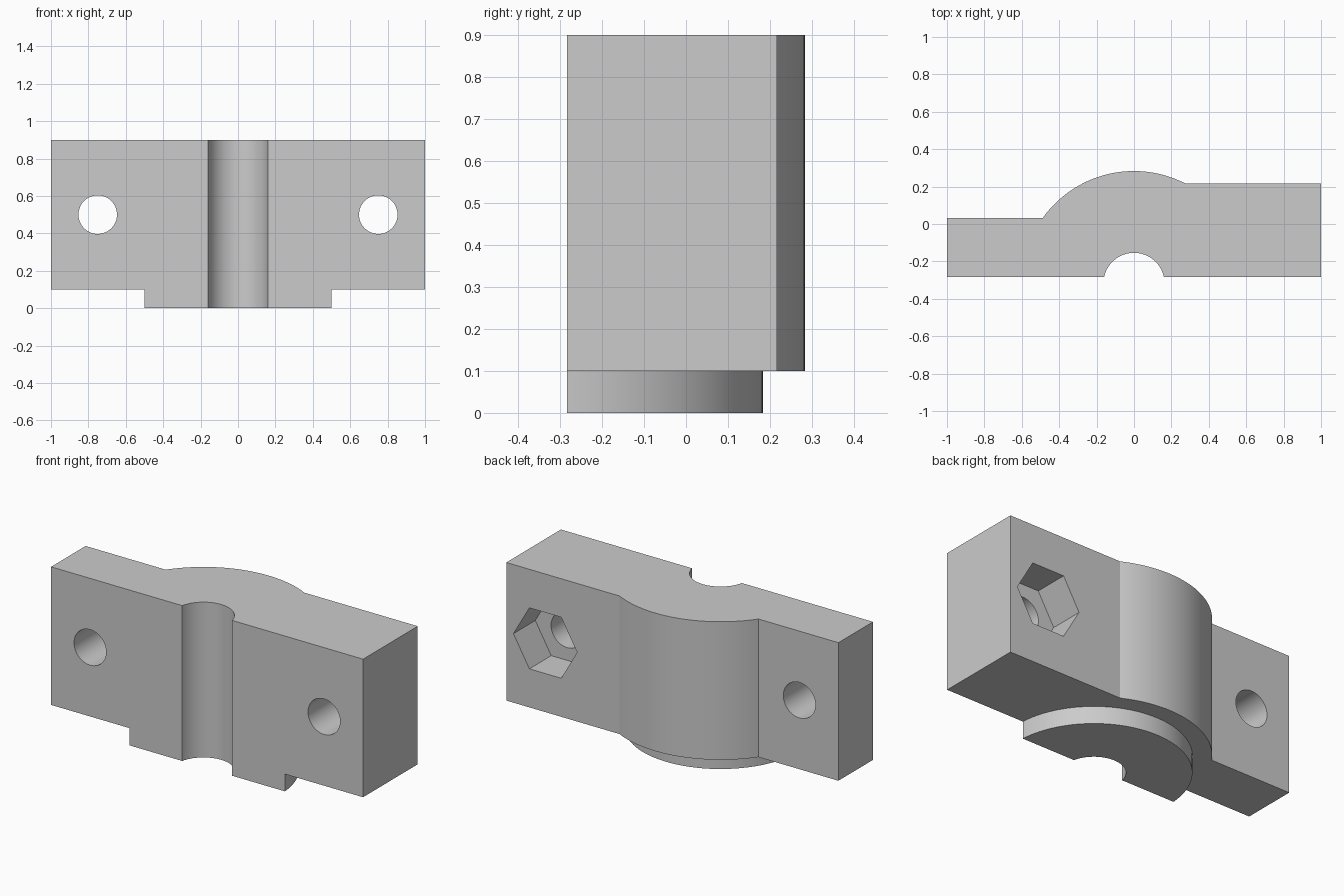
import bpy
import bmesh
from math import sin, cos, acos, asin, pi, radians

AXIS_Y = -0.317       # centre of the shaft bore and of both round bosses
FRONT, RIGHT_BACK, LEFT_BACK = -0.283, 0.033, 0.217
TOP, LIP = 0.9, 0.1
BOSS_R, LIP_R, BORE_R = 0.6, 0.5, 0.163

cube = bpy.data.objects.get("Cube")
if cube:
    bpy.data.objects.remove(cube, do_unlink=True)


def arc(radius, start, end, steps=48):
    """Points around the bore axis, seen from above."""
    angles = [start + (end - start) * i / steps for i in range(steps + 1)]
    return [(radius * cos(a), AXIS_Y + radius * sin(a)) for a in angles]


def prism(name, points, place, along):
    """Extrude a flat profile placed in space by the given function."""
    bm = bmesh.new()
    face = bm.faces.new([bm.verts.new(place(u, v)) for u, v in points])
    grown = bmesh.ops.extrude_face_region(bm, geom=[face])
    moved = [g for g in grown["geom"] if isinstance(g, bmesh.types.BMVert)]
    bmesh.ops.translate(bm, verts=moved, vec=along)
    bmesh.ops.recalc_face_normals(bm, faces=bm.faces[:])
    mesh = bpy.data.meshes.new(name)
    bm.to_mesh(mesh)
    bm.free()
    obj = bpy.data.objects.new(name, mesh)
    bpy.context.collection.objects.link(obj)
    return obj


def cut(target, cutter):
    """Subtract the cutter, then throw it away."""
    bpy.context.view_layer.objects.active = target
    mod = target.modifiers.new("cut", "BOOLEAN")
    mod.operation = "DIFFERENCE"
    mod.solver = "EXACT"
    mod.object = cutter
    bpy.ops.object.modifier_apply(modifier=mod.name)
    bpy.data.objects.remove(cutter, do_unlink=True)


def drill(target, x, radius, sides, start, depth):
    """Cut a regular hole along y at mid height of the arms."""
    ring = [(x + radius * cos(2 * pi * i / sides), 0.5 + radius * sin(2 * pi * i / sides))
            for i in range(sides)]
    cut(target, prism("hole_cutter", ring, lambda u, v: (u, start, v), (0, depth, 0)))


# Clamp half: stepped arms, round boss at the back, bore at the front
bore_a = asin((FRONT - AXIS_Y) / BORE_R)
left_a = asin((LEFT_BACK - AXIS_Y) / BOSS_R)
right_a = pi - asin((RIGHT_BACK - AXIS_Y) / BOSS_R)
profile = [(1, FRONT), (1, LEFT_BACK)]
profile += arc(BOSS_R, left_a, right_a)
profile += [(-1, RIGHT_BACK), (-1, FRONT)]
profile += arc(BORE_R, pi - bore_a, bore_a)
clamp = prism("clamp_half", profile, lambda u, v: (u, v, 0), (0, 0, TOP))

# Round lip underneath: remove everything outside it
outside = [(LIP_R, -1), (2, -1), (2, 1), (-2, 1), (-2, -1), (-LIP_R, -1)]
outside += arc(LIP_R, pi, 0, 64)
cut(clamp, prism("lip_cutter", outside, lambda u, v: (u, v, -1), (0, 0, 1 + LIP)))

# Bolt holes and the hexagonal nut pocket
for side in (-1, 1):
    drill(clamp, side * 0.75, 0.103, 48, -1, 2)
drill(clamp, 0.75, 0.204, 6, LEFT_BACK - 0.2, 1)

# Plain grey finish
grey = bpy.data.materials.new("plain_grey")
grey.use_nodes = True
colour = (0.6, 0.6, 0.6, 1)
grey.diffuse_color = colour
grey.node_tree.nodes["Principled BSDF"].inputs["Base Color"].default_value = colour
clamp.data.materials.clear()
clamp.data.materials.append(grey)

bpy.ops.object.select_all(action="DESELECT")
clamp.select_set(True)
bpy.context.view_layer.objects.active = clamp
bpy.ops.object.shade_smooth_by_angle(angle=radians(18))
